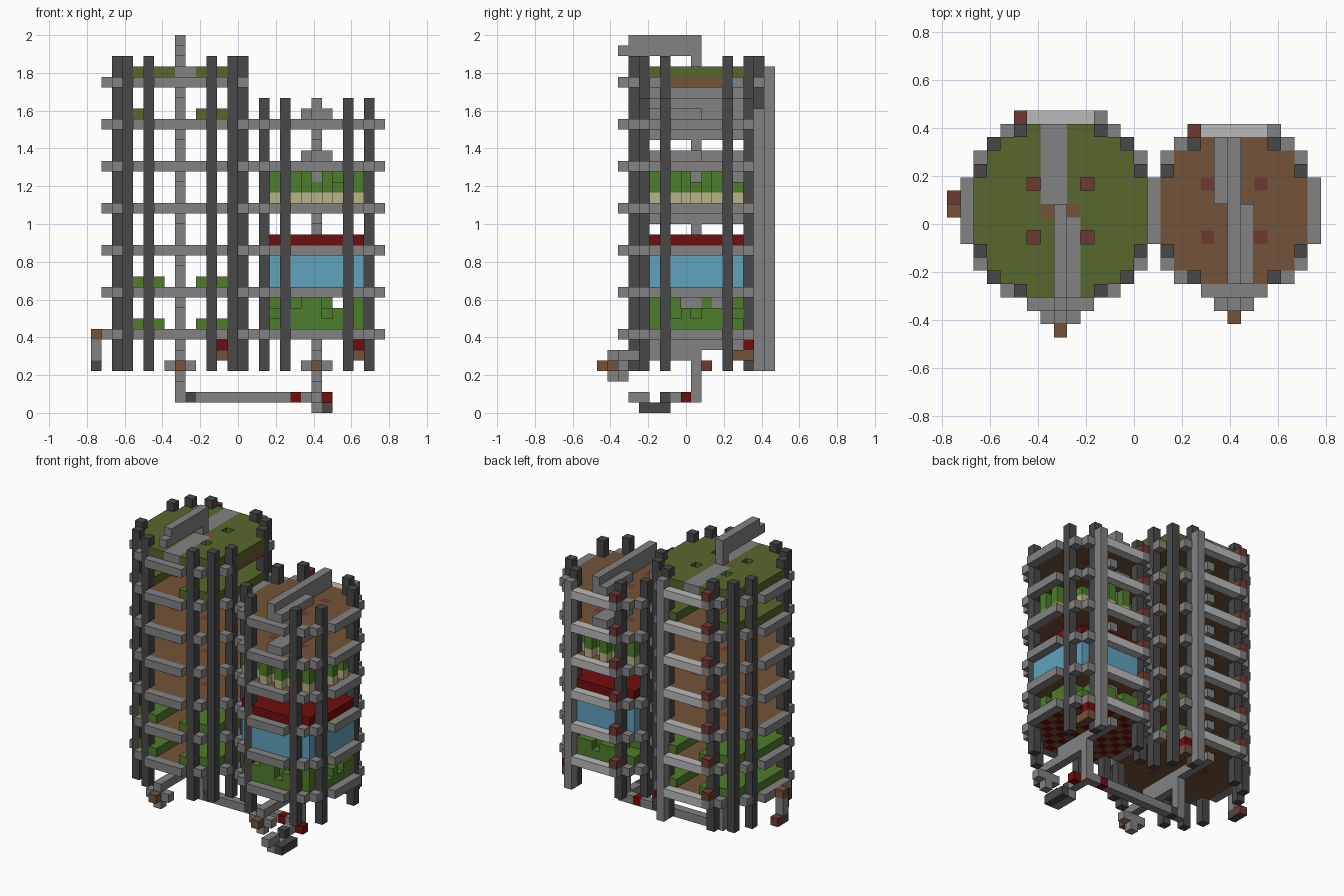
import bpy, bmesh, random

cube = bpy.data.objects.get("Cube")
if cube:
    bpy.data.objects.remove(cube)
random.seed(4)
V = 1 / 18                      # edge of one block

PALETTE = {"stone grey": "828282", "pale grey": "BABABA", "charcoal": "484848",
           "brown wood": "735338", "olive": "57682C", "leaf green": "4F7D2B",
           "sky blue": "60A3BD", "straw": "B9B287", "dark red": "700D0D",
           "dull red": "6F3A34"}


def linear(h):
    c = int(h, 16) / 255
    return c / 12.92 if c < 0.04 else ((c + 0.055) / 1.055) ** 2.4


MATS = {}
for label, code in PALETTE.items():
    m = bpy.data.materials.new(label)
    m.use_nodes = True
    rgba = tuple(linear(code[n:n + 2]) for n in (0, 2, 4)) + (1,)
    m.diffuse_color = rgba
    m.node_tree.nodes["Principled BSDF"].inputs["Base Color"].default_value = rgba
    MATS[label] = m

blocks = {}                     # cell -> (part, colour); later parts replace earlier ones


def put(part, colour, cells):
    for c in cells:
        blocks[c] = (part, colour)


def box(i, j, k):
    """Cells of a box; each argument is an index or an inclusive (low, high) pair."""
    r = [range(a[0], a[1] + 1) if isinstance(a, tuple) else range(a, a + 1) for a in (i, j, k)]
    return [(x, y, z) for x in r[0] for y in r[1] for z in r[2]]


def disc(cx, r2, k, keep=lambda x, y: True):
    return [(cx + x, CY + y, k) for x in range(-6, 7) for y in range(-6, 7)
            if x * x + y * y <= r2 and keep(x, y)]


CY = 9


def tower(name, cx, r, r2, levels, corners, links):
    top = levels[-1]
    signs = [(a, b) for a in (-1, 1) for b in (-1, 1)]
    # floors, under-floor beams and rings
    for f in levels:
        put(name + "_floors", "brown wood", disc(cx, r2, f))
        put(name + "_floor_lamps", "dull red", [(cx + 2 * a, CY + 2 * b, f) for a, b in signs])
        put(name + "_beams", "stone grey", box(cx, (CY - r + 1, CY + r - 1), f - 1))
        ring = box((cx - 2, cx + 2), CY - r - 1, f) + box(cx - r - 1, (CY - 2, CY + 2), f)
        if not (name == "tall" and f == top):
            ring += box(cx + r + 1, (CY - 2, CY + 2), f)
        ring += [(cx + a * x, CY + b * y, f) for a, b in signs for x, y in links]
        ring.append((cx - 3, CY + r + 1, f))
        put(name + "_rings", "stone grey", ring)
        put(name + "_back_rails", "pale grey", box((cx - 2, cx + 2), CY + r + 1, f))
        put(name + "_back_lamps", "dull red", [(cx - 3, CY + r + 1, f + 1)])
    # columns
    for a, b in signs:
        for x, y in corners:
            put(name + "_columns", "charcoal", box(cx + a * x, CY + b * y, (4, top + 2)))
    put(name + "_back_post", "stone grey", box(cx + 3, CY + r + 1, (4, top + 1)))
    put(name + "_spine", "stone grey", box(cx, CY, (1, top + 2)))
    # hanging lamp arm at the front
    fj = CY - r - 2
    put(name + "_lamp_arm", "stone grey", box(cx, (fj, CY), 5) + box(cx, fj, (3, 5))
        + box((cx - 1, cx + 1), fj, 4))
    put(name + "_front_lamp", "brown wood", [(cx, fj - 1, 4)])
    # hanging lamp at the back corner
    put(name + "_corner_lamp", "dark red", [(cx + 4, CY + r, 6)])
    put(name + "_corner_lamp", "brown wood", box(cx + 4, (CY + r - 1, CY + r), 5))


def walkway(name, cx, r, k):
    put(name + "_walkway", "stone grey", box((cx - 1, cx), (CY + 1, CY + r), k)
        + box((cx, cx + 1), (CY - r, CY), k))


TALL, SHORT = 8, 21
tower("tall", TALL, 6, 41, range(7, 32, 4), [(6, 3), (5, 5), (3, 6)], [(4, 6), (6, 4)])
tower("short", SHORT, 5, 32, range(7, 28, 4), [(5, 3), (3, 5)], [(4, 5), (5, 4)])

# tall tower: planted layers
for k in (8, 12):
    put("tall_grass", "leaf green", disc(TALL, 41, k, lambda x, y: x < -1 or x > 1))
put("tall_upper_moss", "olive", disc(TALL, 41, 28, lambda x, y: x < -2 or x > 1))
put("tall_roof_moss", "olive", disc(TALL, 41, 32, lambda x, y: not abs(x) == abs(y) == 2))
walkway("tall", TALL, 6, 32)
put("tall_roof_hatch", "brown wood", [(TALL - 1, CY, 32), (TALL + 1, CY, 32)])
put("tall_crane", "stone grey", box(TALL, CY, (32, 35)) + box(TALL, (2, CY), 34)
    + box(TALL, (3, CY), 35))

# short tower: shrubs, water, red layer and crops
for x, y, k in disc(SHORT, 32, 8):
    put("short_shrubs", "leaf green", box(x, y, (k, k + random.choice((0, 0, 1, 1, 2)))))
put("short_water", "sky blue", [c for k in (12, 13, 14) for c in disc(SHORT, 32, k)])
put("short_red_layer", "dark red", disc(SHORT, 32, 16))
for x, y, k in disc(SHORT, 32, 20, lambda x, y: (x + y) % 2 == 0):
    put("short_crops", "straw", [(x, y, k)])
    put("short_crop_leaves", "leaf green", box(x, y, (k + 1, k + random.choice((1, 2, 2)))))
put("short_floors", "dark red", disc(SHORT, 32, 7, lambda x, y: (x + y) % 2 == 0))
for k in (24, 28):
    walkway("short", SHORT, 5, k)
put("short_roof_beam", "stone grey", box(SHORT, (4, 14), 29))
put("short_spine", "stone grey", box(SHORT, CY, (4, 29)))

# side lamp on the tall tower
put("side_lamp", "brown wood", [(0, 9, 7)])
put("side_lamp", "stone grey", box(0, 9, (5, 6)))
put("side_lamp", "charcoal", [(0, 9, 4)])
put("side_lamp", "dull red", [(0, 10, 4)])

# pipe joining the two spines underneath, with its outlet
put("low_pipe", "stone grey", box((10, 21), 9, 1))
put("low_pipe", "charcoal", [(9, 9, 1)])
put("low_pipe", "dark red", [(19, 9, 1), (22, 8, 1)])
put("outlet", "stone grey", box(21, (7, 8), 1) + box(21, (3, 4), 1) + box(21, (4, 6), 0))
put("outlet", "charcoal", box(22, (4, 6), 0) + [(21, 6, 1)])

# unit face of a block for each direction, as corner offsets
SIDES = {}
for axis in range(3):
    for s in (0, 1):
        quad = []
        for u, w in ((0, 0), (1, 0), (1, 1), (0, 1)):
            p = [0, 0, 0]
            p[axis], p[(axis + 1) % 3], p[(axis + 2) % 3] = s, u, w
            quad.append(p)
        d = [0, 0, 0]
        d[axis] = 2 * s - 1
        SIDES[tuple(d)] = quad if s else quad[::-1]

# one mesh per part, with only the exposed block faces
parts = {}
for cell, (part, colour) in blocks.items():
    parts.setdefault(part, []).append((cell, colour))
for part, cells in parts.items():
    mesh = bpy.data.meshes.new(part)
    colours = sorted({c for _, c in cells})
    for c in colours:
        mesh.materials.append(MATS[c])
    bm = bmesh.new()
    for (i, j, k), colour in cells:
        for d, quad in SIDES.items():
            if (i + d[0], j + d[1], k + d[2]) in blocks:
                continue
            face = bm.faces.new([bm.verts.new(((i + p[0] - 14) * V, (j + p[1] - 8.5) * V,
                                               (k + p[2]) * V)) for p in quad])
            face.material_index = colours.index(colour)
    bmesh.ops.remove_doubles(bm, verts=bm.verts[:], dist=V / 100)
    bm.to_mesh(mesh)
    bm.free()
    bpy.context.collection.objects.link(bpy.data.objects.new(part, mesh))
